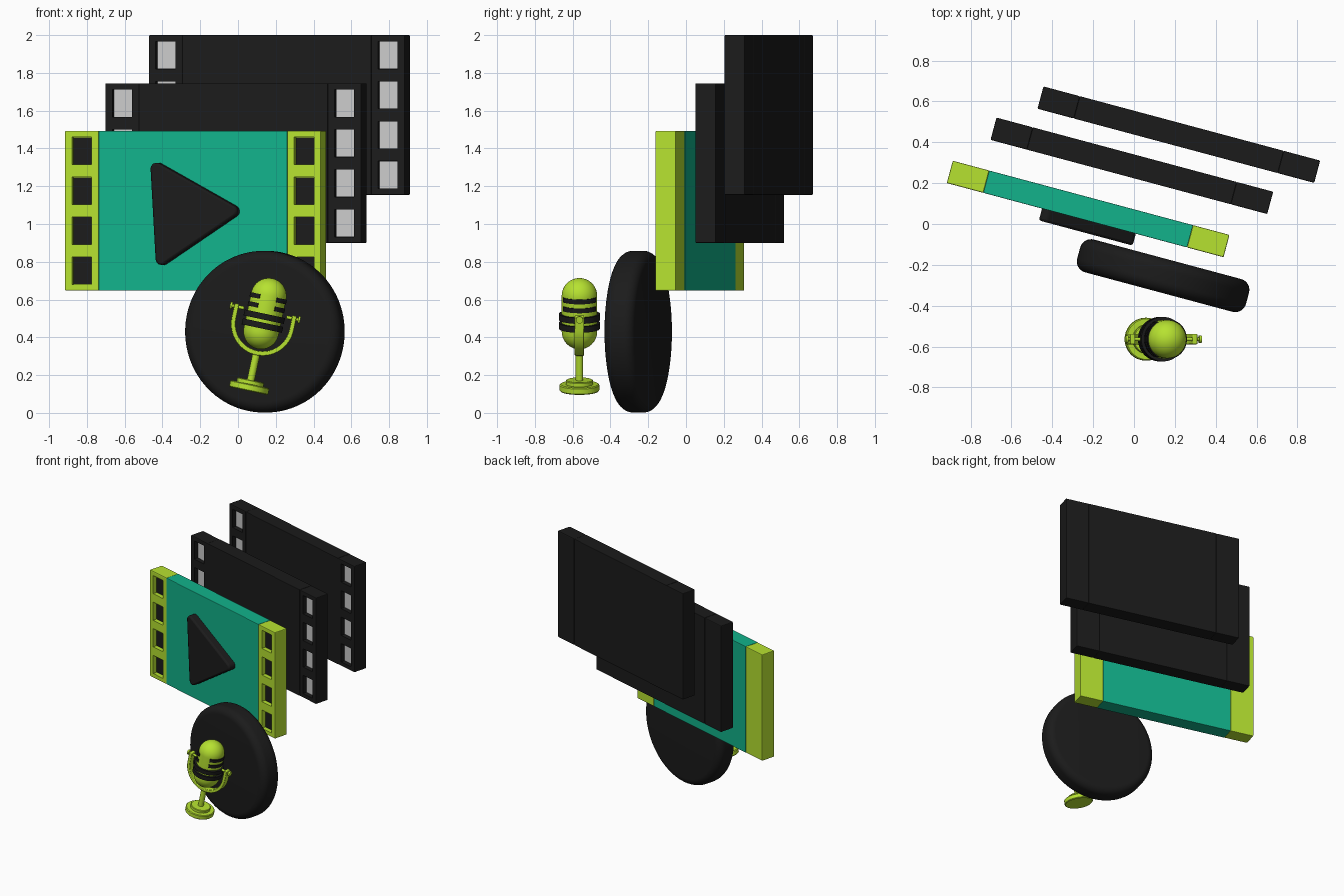
import bpy, bmesh
from math import sin, cos, pi, radians
from mathutils import Matrix, Vector

if "Cube" in bpy.data.objects:
    bpy.data.objects.remove(bpy.data.objects["Cube"])


def mat(name, rgb):
    m = bpy.data.materials.new(name)
    m.diffuse_color = (*rgb, 1)
    m.use_nodes = True
    m.node_tree.nodes["Principled BSDF"].inputs["Base Color"].default_value = m.diffuse_color
    return m


LIME = mat("lime", (0.47, 0.76, 0.03))
TEAL = mat("teal", (0.006, 0.45, 0.26))
DARK = mat("dark", (0.011, 0.011, 0.011))
T = Matrix.Translation


def finish(name, bm, frame, material=None, bevel=0, segs=2, smooth=True):
    bmesh.ops.remove_doubles(bm, verts=bm.verts, dist=1e-5)
    bmesh.ops.recalc_face_normals(bm, faces=bm.faces)
    me = bpy.data.meshes.new(name)
    bm.to_mesh(me)
    bm.free()
    ob = bpy.data.objects.new(name, me)
    bpy.context.collection.objects.link(ob)
    ob.matrix_world = frame
    if material:
        me.materials.append(material)
    if bevel:
        b = ob.modifiers.new("bevel", 'BEVEL')
        b.width, b.segments = bevel, segs
        b.limit_method, b.angle_limit = 'ANGLE', radians(50)
    if smooth:
        bpy.ops.object.select_all(action='DESELECT')
        ob.select_set(True)
        bpy.context.view_layer.objects.active = ob
        bpy.ops.object.shade_smooth_by_angle(angle=radians(35))
    return ob


def boxes(name, items, frame, material=None, bevel=0):
    """items: list of (centre, size), all in one mesh"""
    bm = bmesh.new()
    for c, s in items:
        bmesh.ops.create_cube(bm, size=1, matrix=T(c) @ Matrix.Diagonal((*s, 1)))
    return finish(name, bm, frame, material, bevel, smooth=False)


def lathe(name, profile, frame, material, a0=0, a1=360, n=48, loop=False):
    """Revolve (radius, height) points around z; partial sweeps are capped."""
    bm = bmesh.new()
    rows = [[bm.verts.new((r * cos(a), r * sin(a), z)) for r, z in profile]
            for a in (radians(a0 + (a1 - a0) * i / n) for i in range(n + 1))]
    k = len(profile)
    for A, B in zip(rows, rows[1:]):
        for j in range(k if loop else k - 1):
            bm.faces.new((A[j], B[j], B[(j + 1) % k], A[(j + 1) % k]))
    if a1 - a0 < 360:
        bm.faces.new(rows[0])
        bm.faces.new(rows[-1])
    bmesh.ops.remove_doubles(bm, verts=bm.verts, dist=1e-5)
    bmesh.ops.dissolve_degenerate(bm, edges=bm.edges, dist=1e-6)
    return finish(name, bm, frame, material)


def arc(cx, cz, r, a0, a1, n):
    return [(cx + r * cos(radians(a0 + (a1 - a0) * i / n)),
             cz + r * sin(radians(a0 + (a1 - a0) * i / n))) for i in range(n + 1)]


def extrude(name, outline, y0, y1, frame, material, bevel=0):
    """Extrude an x-z outline along y."""
    bm = bmesh.new()
    f = bm.faces.new([bm.verts.new((x, y0, z)) for x, z in outline])
    g = bmesh.ops.extrude_face_region(bm, geom=[f])
    bmesh.ops.translate(bm, vec=(0, y1 - y0, 0),
                        verts=[v for v in g["geom"] if isinstance(v, bmesh.types.BMVert)])
    return finish(name, bm, frame, material, bevel)


# Film frames: centre board, two perforated strips, recess floors
TURN = Matrix.Rotation(radians(-15), 4, 'Z')
W, H, D, SW = 1.403, 0.845, 0.113, 0.185
REC = 0.035


def film_frame(tag, pos, board, strip, floor):
    fr = T(pos) @ TURN
    boxes(tag + "_board", [((0, 0, 0), (W - 2 * SW, D, H))], fr, board, 0.003)
    for side, sx in (("left", -1), ("right", 1)):
        x = sx * (W - SW) / 2
        zs = [0.2115 * (i - 1.5) for i in range(4)]
        s = boxes(f"{tag}_{side}_strip", [((x, 0, 0), (SW, D, H))], fr, strip, 0.005)
        cut = boxes("hole_cutter", [((x, -D / 2, z), (0.108, REC * 2, 0.145)) for z in zs], fr)
        cut.hide_render = True
        b = s.modifiers.new("holes", 'BOOLEAN')
        b.operation, b.solver, b.object = 'DIFFERENCE', 'EXACT', cut
        bpy.context.view_layer.objects.active = s
        for m in [m.name for m in s.modifiers]:
            bpy.ops.object.modifier_apply(modifier=m)
        bpy.data.objects.remove(cut)
        boxes(f"{tag}_{side}_hole_floors",
              [((x, -D / 2 + REC, z), (0.106, 0.006, 0.143)) for z in zs], fr, floor)
    return fr


front = film_frame("front_frame", (-0.2245, 0.0735, 1.07), TEAL, LIME, DARK)
film_frame("middle_frame", (-0.0105, 0.285, 1.322), DARK, DARK, None)
film_frame("back_frame", (0.2195, 0.4375, 1.577), DARK, DARK, None)

# Play triangle with rounded corners
pts = [Vector(p) for p in ((-0.222, 0.278), (-0.188, -0.312), (0.287, 0.0))]
outline, rad = [], 0.032
for i, p in enumerate(pts):
    a, b = (pts[i - 1] - p).normalized(), (pts[(i + 1) % 3] - p).normalized()
    half = a.angle(b) / 2
    d = rad / cos(half) * cos(half) / sin(half)
    c = p + (a + b).normalized() * d
    n0, n1 = (p + a * d * cos(half) - c), (p + b * d * cos(half) - c)
    for k in range(9):
        v = n0.lerp(n1, k / 8).normalized() * rad
        outline.append(tuple(c + v))
extrude("play_triangle", outline, -D / 2 + 0.01, -D / 2 - 0.06, front, DARK, 0.012)

# Round badge with soft rim
R, h, r = 0.428, 0.083, 0.055
prof = [(0, -h)] + arc(R - r, -h + r, r, -90, 0, 8) + arc(R - r, h - r, r, 0, 90, 8) + [(0, h)]
lathe("round_badge", prof, T((0.1425, -0.253, 0.43)) @ TURN @ Matrix.Rotation(pi / 2, 4, 'X'),
      DARK, n=96)

# Leaning microphone
MIC = T((0.0555, -0.564, 0.116)) @ Matrix.Rotation(radians(12), 4, 'Y')
lathe("mic_base", [(0, 0), (0.1, 0), (0.105, 0.005), (0.105, 0.032), (0.1, 0.037),
                   (0.072, 0.037), (0.072, 0.055), (0.068, 0.059), (0, 0.059)], MIC, LIME)
lathe("mic_stand", [(0, 0.05), (0.02, 0.05), (0.02, 0.21), (0, 0.21)], MIC, LIME, n=24)
lathe("mic_head", arc(0, 0.322, 0.094, -90, 0, 12) + arc(0, 0.515, 0.094, 0, 90, 12), MIC, LIME)


def band_profile(z, ro, hh):
    return [(0.085, z - hh), (ro, z - hh), (ro, z + hh), (0.085, z + hh)]


# Side grille slots and full rings
for i, z in enumerate((0.502, 0.454)):
    for side, a in (("right", 0), ("left", 180)):
        lathe(f"grille_slot_{side}_{i}", band_profile(z, 0.099, 0.0125), MIC, DARK,
              a - 62, a + 62, 24, loop=True)
for i, z in enumerate((0.402, 0.354)):
    lathe(f"grille_ring_{i}", band_profile(z, 0.109, 0.016), MIC, DARK, loop=True)

# Yoke and side knobs
yo, yi, yz, top = 0.168, 0.144, 0.362, 0.44
yoke = [(-yo, top)] + arc(0, yz, yo, 180, 360, 32) + [(yo, top), (yi, top)] \
    + arc(0, yz, yi, 360, 180, 32) + [(-yi, top)]
extrude("mic_yoke", yoke, -0.025, 0.025, MIC, LIME, 0.004)
for side, sx in (("left", -1), ("right", 1)):
    kf = MIC @ T((0, 0, 0.424)) @ Matrix.Rotation(sx * pi / 2, 4, 'Y')
    lathe("knob_" + side, [(0, 0.115), (0.009, 0.115), (0.009, 0.178), (0.019, 0.178),
                           (0.019, 0.19), (0, 0.19)], kf, LIME, n=20)
